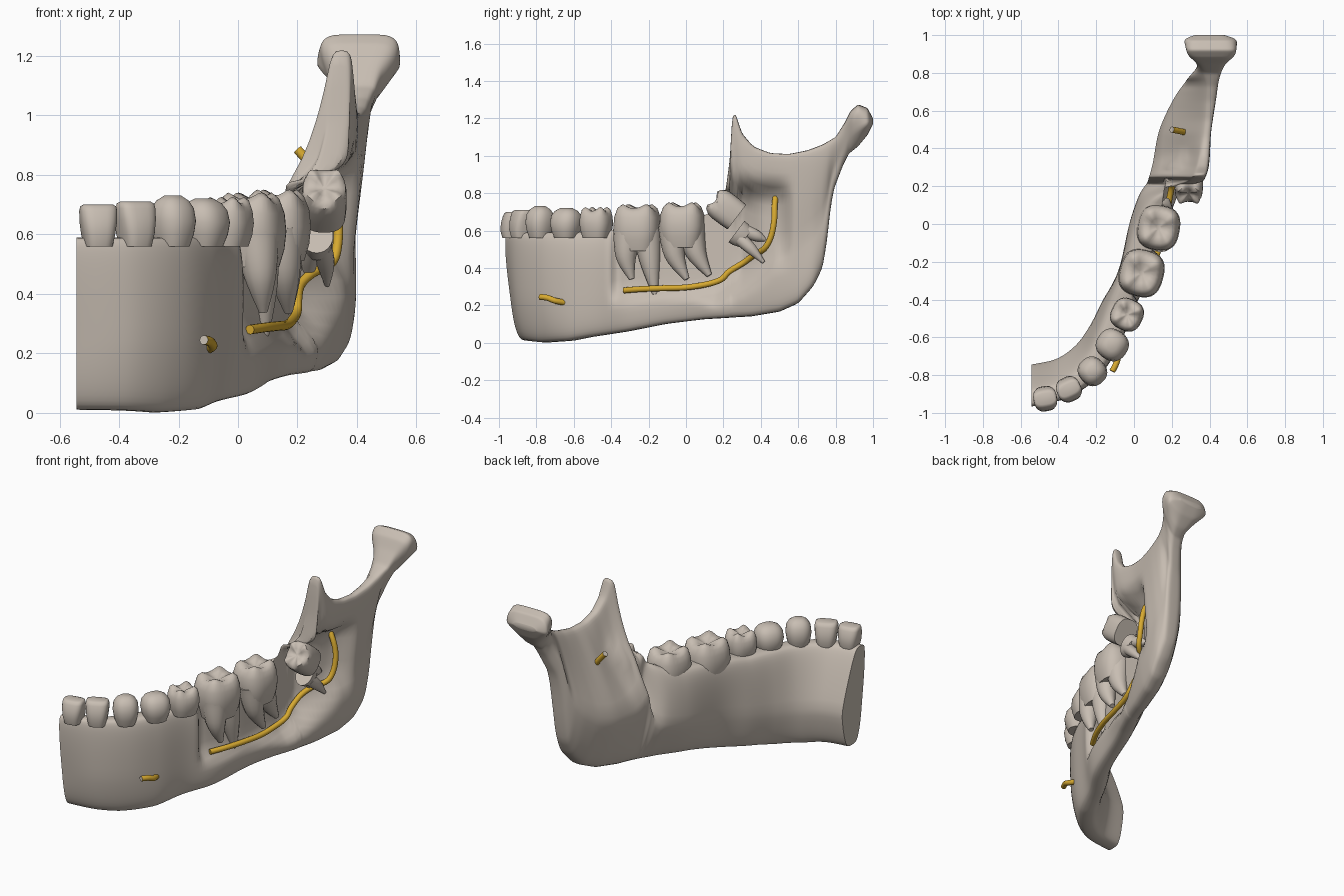
import bpy, bmesh, math
from mathutils import Vector, Matrix

if "Cube" in bpy.data.objects:
    bpy.data.objects.remove(bpy.data.objects["Cube"])


def material(name, rgb):
    m = bpy.data.materials.new(name)
    m.diffuse_color = (*rgb, 1)
    m.use_nodes = True
    m.node_tree.nodes["Principled BSDF"].inputs["Base Color"].default_value = m.diffuse_color
    return m


BONE = material("bone", (0.58, 0.515, 0.45))
GOLD = material("nerve_gold", (0.68, 0.40, 0.03))


def lookup(table, v):
    """Linear interpolation in a list of (key, value)."""
    if v <= table[0][0]:
        return table[0][1]
    for (a, p), (b, q) in zip(table, table[1:]):
        if v <= b:
            return p + (q - p) * (v - a) / (b - a)
    return table[-1][1]


def step(a, b, v):
    t = max(0, min(1, (v - a) / (b - a)))
    return t * t * (3 - 2 * t)


def catmull(keys, n):
    """Smooth resampling of key rows, n samples per span."""
    out = []
    for i in range(len(keys) - 1):
        k = [keys[max(0, min(len(keys) - 1, i + j))] for j in (-1, 0, 1, 2)]
        for s in range(n + (i == len(keys) - 2)):
            t = s / n
            out.append([b + 0.5 * t * (c - a + t * (2 * a - 5 * b + 4 * c - d + t * (3 * (b - c) + d - a)))
                        for a, b, c, d in zip(*k)])
    return out


def loft(bm, rings):
    vs = [[bm.verts.new(p) for p in r] for r in rings]
    n = len(vs[0])
    for a, b in zip(vs, vs[1:]):
        for i in range(n):
            bm.faces.new((a[i], a[(i + 1) % n], b[(i + 1) % n], b[i]))
    bm.faces.new(vs[0])
    bm.faces.new(vs[-1])


def tube(bm, points, radii, n=14, per=6):
    """Round tube through points, with a radius per point."""
    rows = catmull([(*p, r) for p, r in zip(points, radii)], per)
    pts = [Vector(r[:3]) for r in rows]
    side, rings = Vector((1, 0.2, 0)), []
    for i, p in enumerate(pts):
        t = (pts[min(i + 1, len(pts) - 1)] - pts[max(i - 1, 0)]).normalized()
        side = (side - t * side.dot(t)).normalized()
        up = t.cross(side)
        rings.append([p + rows[i][3] * (side * math.cos(a) + up * math.sin(a))
                      for a in (2 * math.pi * k / n for k in range(n))])
    loft(bm, rings)


def finish(bm, name, mats, angle=45):
    bmesh.ops.recalc_face_normals(bm, faces=bm.faces[:])
    me = bpy.data.meshes.new(name)
    bm.to_mesh(me)
    bm.free()
    for m in mats:
        me.materials.append(m)
    me.shade_smooth()
    me.set_sharp_from_angle(angle=math.radians(angle))
    ob = bpy.data.objects.new(name, me)
    bpy.context.collection.objects.link(ob)
    return ob


# Jaw bone sections: x, y, outward angle, bottom half width, bottom shift,
# middle half width, top shift, top half width
BODY = [(-.545, -.84, -90, .08, 0, .10, .085, .06),
        (-.38, -.81, -72, .08, 0, .105, .065, .06),
        (-.25, -.72, -50, .08, 0, .10, .045, .07),
        (-.16, -.595, -38, .08, .01, .095, .025, .08),
        (-.09, -.44, -25, .07, .01, .085, .015, .08),
        (0, -.27, -20, .07, .02, .085, 0, .09),
        (.07, -.02, -12, .065, .03, .10, .02, .10),
        (.13, .14, -5, .07, .04, .11, .05, .09)]
RAMUS = [(.165, .215, 0, .075, .04, .11, .14, .06),
         (.175, .245, 0, .08, .04, .11, .165, .05),
         (.20, .32, 0, .08, .04, .115, .165, .045),
         (.25, .5, 0, .085, .045, .125, .14, .035),
         (.297, .66, 0, .08, .04, .095, .11, .045),
         (.335, .76, 0, .055, 0, .06, .08, .055),
         (.395, .84, 0, .045, -.01, .06, .02, .085),
         (.41, .90, 0, .055, 0, .105, 0, .15),
         (.405, .97, 0, .085, 0, .14, 0, .13),
         (.40, 1.0, 0, .06, 0, .08, 0, .07)]
BOTTOM = [(-.84, .01), (-.75, 0), (-.6, .01), (-.5, .03), (-.3, .06), (-.1, .10), (.1, .125),
          (.35, .14), (.5, .165), (.6, .21), (.68, .30), (.73, .40), (.755, .55), (.77, .70),
          (.79, .82), (.84, .95), (.87, 1.01), (.92, 1.05), (.97, 1.11), (1.0, 1.17)]
TOP = [(-.84, .59), (-.44, .595), (-.36, .61), (-.2, .63), (0, .65), (.1, .68), (.17, .72),
       (.21, .80), (.235, 1.0), (.247, 1.21), (.265, 1.225), (.3, 1.12), (.36, 1.05), (.45, 1.015),
       (.55, 1.01), (.65, 1.03), (.73, 1.06), (.8, 1.10), (.85, 1.18), (.88, 1.24), (.92, 1.275),
       (.97, 1.255), (1.0, 1.20)]
# Window cut in the outer bone: depth in x, lower edge and upper edge
CUT_X = [(-.38, -.02), (-.33, .015), (-.14, .10), (.1, .15), (.3, .175), (.4, .26), (.5, .30)]
CUT_LOW = [(-.4, .25), (0, .26), (.15, .28), (.25, .33), (.4, .43), (.48, .52)]
CUT_TOP = [(.12, 2), (.2, .74), (.3, .78), (.5, .78)]
N = 48

bm = bmesh.new()
rings = []
for x, y, ang, hb, cb, hm, ct, ht in catmull(BODY + RAMUS, 10):
    zb, zt = lookup(BOTTOM, y), lookup(TOP, y)
    d = Vector((math.cos(math.radians(ang)), math.sin(math.radians(ang)), 0))
    bend = 1 + 0.8 * step(.1, .22, y) * (1 - step(.28, .5, y))
    ring = []
    for k in range(N):
        a = 2 * math.pi * k / N
        c, s = math.cos(a), math.sin(a)
        f = 0.5 + 0.5 * math.copysign(abs(s) ** 0.8, s)
        wide = math.copysign(abs(c) ** (0.4 if s > 0 else 0.5), c)
        if f < 0.4:
            t = f / 0.4
            off, h = cb * (1 - t), hb + (hm - hb) * t
        else:
            t = 1 - (1 - (f - 0.4) / 0.6) ** bend
            off, h = ct * t, hm + (ht - hm) * t
        p = Vector((x, y, zb + f * (zt - zb))) + d * (off + h * wide)
        low, cx = lookup(CUT_LOW, p.y), lookup(CUT_X, p.y)
        soft = .03 + .08 * step(0, .2, p.y)
        w = step(-.42, -.36, p.y) * (1 - step(.49, .58, p.y)) * step(low - soft, low + .02, p.z)
        w *= 1 - step(0, .08, p.z - lookup(CUT_TOP, p.y))
        p.x += w * (min(p.x, cx) - p.x)
        ring.append(p)
    rings.append(ring)
loft(bm, rings)
jaw = finish(bm, "jaw_bone", [BONE], 70)
sm = jaw.modifiers.new("soften", "SMOOTH")
sm.factor, sm.iterations = 0.5, 3

PROFILES = {
    "incisor": [(0, .74, .76), (.3, .88, .92), (.6, .98, .85), (.85, 1, .7), (.96, .95, .57), (1, .8, .4)],
    "cone": [(0, .72, .74), (.25, .9, .93), (.5, 1, 1), (.75, .94, .88), (.9, .74, .66), (1, .4, .34)],
    "molar": [(0, .8, .80), (.25, .93, .95), (.5, 1, 1), (.75, .97, .95), (.92, .86, .82), (1, .68, .64),
              (.95, .4, .38), (.88, .12, .12)],
    "block": [(0, .97, .95), (.3, 1, 1), (.65, 1, 1), (.85, .96, .95), (.96, .86, .85), (1, .68, .64),
              (.95, .4, .38), (.9, .12, .12)]}


def crown(bm, M, w, d, h, kind):
    """Tooth crown: local x outward, y along the arch, z to the biting face."""
    e = {"incisor": .65, "cone": .85}.get(kind, .75)
    n, rs = 32, []
    for i, (t, sw, sd) in enumerate(PROFILES[kind]):
        ring = []
        for k in range(n):
            a = 2 * math.pi * k / n
            c, s = math.cos(a), math.sin(a)
            z = t * h
            if kind in ("molar", "block") and i > 3:
                z -= .012 * math.cos(4 * a) * min(1, sw * 1.3)
            ring.append(M @ Vector((d / 2 * sd * math.copysign(abs(c) ** e, c),
                                    w / 2 * sw * math.copysign(abs(s) ** e, s), z)))
        rs.append(ring)
    loft(bm, rs)


def place(x, y, z, ang):
    return Matrix.Translation((x, y, z)) @ Matrix.Rotation(math.radians(ang), 4, 'Z')


# Front teeth and premolars
for name, x, y, ang, w, d, top, kind in [
        ("central_incisor", -.47, -.925, -80, .125, .145, .70, "incisor"),
        ("lateral_incisor", -.345, -.875, -65, .13, .145, .71, "incisor"),
        ("canine", -.22, -.78, -48, .145, .155, .73, "cone"),
        ("first_premolar", -.115, -.64, -35, .165, .17, .72, "cone"),
        ("second_premolar", -.037, -.48, -25, .17, .17, .715, "molar")]:
    bm = bmesh.new()
    crown(bm, place(x, y, .56, ang), w, d, top - .56, kind)
    finish(bm, name, [BONE], 60)

# Molars with exposed roots
for name, x, y, ang, w, d, z0, top, roots in [
        ("first_molar", .04, -.26, -15, .25, .235, .49, .73,
         [[(.06, -.31, .60), (.075, -.32, .46), (.085, -.29, .34)],
          [(.06, -.21, .60), (.08, -.19, .43), (.09, -.165, .26)]]),
        ("second_molar", .13, -.02, -10, .24, .225, .51, .74,
         [[(.14, -.07, .62), (.155, -.06, .47), (.17, .005, .34)],
          [(.14, .02, .62), (.16, .055, .48), (.175, .125, .36)]])]:
    bm = bmesh.new()
    crown(bm, place(x, y, z0, ang), w, d, top - z0, "molar")
    for r in roots:
        tube(bm, r, (.08, .055, .015))
    finish(bm, name, [BONE], 60)

# Sectioned wisdom tooth: tilted crown and separate root piece
tilt = Matrix.Rotation(math.radians(53), 4, 'X')
bm = bmesh.new()
crown(bm, Matrix.Translation((.29, .272, .672)) @ tilt, .17, .15, .155, "block")
finish(bm, "wisdom_tooth_crown", [BONE], 40)
bm = bmesh.new()
M = Matrix.Translation((.265, .27, .595)) @ tilt
loft(bm, [[M @ Vector((.055 * s * math.cos(a), .072 * s * math.sin(a), -z))
           for a in (2 * math.pi * k / 24 for k in range(24))]
          for z, s in ((0, 1), (.03, .95), (.06, .8))])
for tip, mid, start in [((.30, .415, .43), (.295, .35, .50), (.28, .29, .555)),
                        ((.265, .425, .55), (.265, .38, .57), (.265, .31, .60)),
                        ((.235, .395, .44), (.24, .34, .51), (.25, .29, .56))]:
    tube(bm, (start, mid, tip), (.036, .03, .009))
finish(bm, "wisdom_tooth_roots", [BONE], 40)

# Nerve in the jaw canal and its front exit, with pale cut ends
path = [(.04, -.33, .28), (.09, -.24, .287), (.135, -.12, .292), (.165, 0, .296), (.185, .12, .315),
        (.198, .19, .34), (.20, .23, .38), (.21, .31, .43), (.25, .365, .47), (.315, .42, .505),
        (.335, .455, .57), (.335, .472, .66), (.31, .475, .75), (.25, .49, .83), (.20, .50, .885)]
front = [(-.115, -.78, .245), (-.095, -.74, .24), (-.085, -.70, .225), (-.10, -.65, .215)]
for name, pts in (("canal_nerve", path), ("front_nerve_exit", front)):
    bm = bmesh.new()
    tube(bm, pts, [.016] * len(pts), per=5)
    for f in bm.faces:
        c = f.calc_center_median()
        f.material_index = int(len(f.verts) > 4 and (c.z > .8 or c.y < -.7))
    finish(bm, name, [GOLD, BONE], 50)
